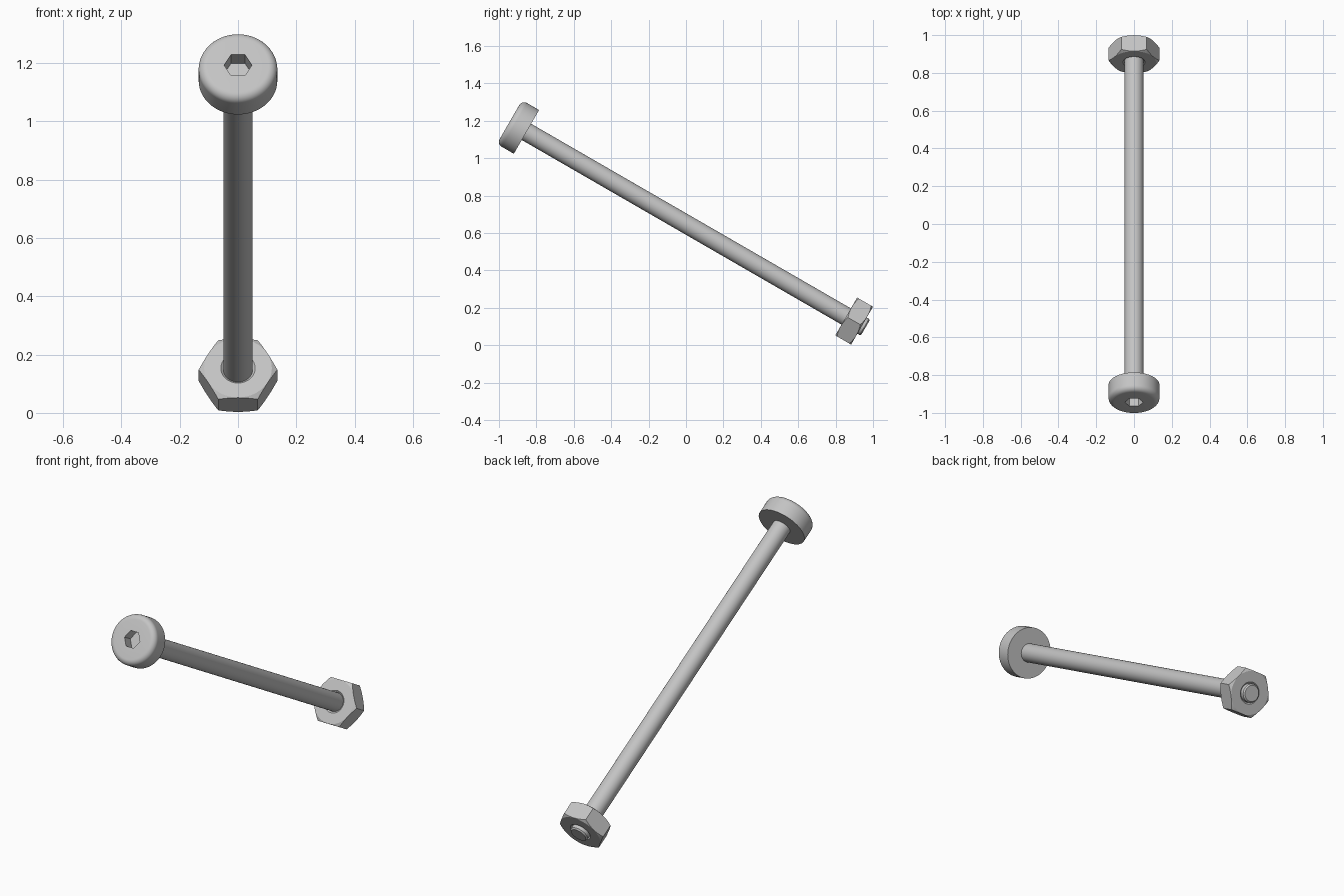
import bpy
import bmesh
from math import cos, sin, pi, radians
from mathutils import Matrix, Vector

cube = bpy.data.objects.get("Cube")
if cube:
    bpy.data.objects.remove(cube, do_unlink=True)

SEGMENTS = 64
PLACE = Matrix.Translation((0, 0, 0.648)) @ Matrix.Rotation(radians(60), 4, "X")

steel = bpy.data.materials.new("grey steel")
steel.use_nodes = True
steel.diffuse_color = (0.55, 0.55, 0.55, 1)
steel.node_tree.nodes["Principled BSDF"].inputs["Base Color"].default_value = steel.diffuse_color


def add_object(name, bm):
    bmesh.ops.recalc_face_normals(bm, faces=bm.faces)
    mesh = bpy.data.meshes.new(name)
    bm.to_mesh(mesh)
    bm.free()
    obj = bpy.data.objects.new(name, mesh)
    bpy.context.collection.objects.link(obj)
    obj.matrix_world = PLACE
    mesh.materials.append(steel)
    return obj


def lathe(name, profile, closed=False):
    """Spin a (radius, height) profile around the bolt axis."""
    bm = bmesh.new()
    verts = [bm.verts.new((r, 0, h)) for r, h in profile]
    edges = [bm.edges.new(pair) for pair in zip(verts, verts[1:])]
    if closed:
        edges.append(bm.edges.new((verts[-1], verts[0])))
    bmesh.ops.spin(bm, geom=verts + edges, axis=(0, 0, 1), cent=(0, 0, 0),
                   angle=2 * pi, steps=SEGMENTS)
    bmesh.ops.remove_doubles(bm, verts=bm.verts, dist=1e-5)
    return add_object(name, bm)


def hex_prism(name, radius, low, high):
    """Six-sided prism with corners pointing to both sides."""
    bm = bmesh.new()
    ring = [bm.verts.new((radius * cos(i * pi / 3), radius * sin(i * pi / 3), low))
            for i in range(6)]
    base = bm.faces.new(ring)
    top = bmesh.ops.extrude_face_region(bm, geom=[base])["geom"]
    bmesh.ops.translate(bm, vec=Vector((0, 0, high - low)),
                        verts=[v for v in top if isinstance(v, bmesh.types.BMVert)])
    return add_object(name, bm)


def select_only(obj):
    bpy.ops.object.select_all(action="DESELECT")
    obj.select_set(True)
    bpy.context.view_layer.objects.active = obj


def combine(obj, tool, operation):
    mod = obj.modifiers.new("cut", "BOOLEAN")
    mod.operation = operation
    mod.solver = "EXACT"
    mod.object = tool
    select_only(obj)
    bpy.ops.object.modifier_apply(modifier=mod.name)
    bpy.data.objects.remove(tool, do_unlink=True)


# Round head with a filleted rim and a hex socket
HEAD_R, HEAD_LOW, HEAD_TOP, FILLET = 0.135, 0.985, 1.09, 0.03
rim = [(HEAD_R - FILLET + FILLET * cos(a), HEAD_TOP - FILLET + FILLET * sin(a))
       for a in (i * pi / 16 for i in range(9))]
head = lathe("bolt_head", [(0, HEAD_LOW), (HEAD_R, HEAD_LOW)] + rim + [(0, HEAD_TOP)])
combine(head, hex_prism("socket_cutter", 0.048, HEAD_TOP - 0.06, HEAD_TOP + 0.05), "DIFFERENCE")

# Long shaft with a chamfered tip
SHAFT_R, TIP = 0.05, -1.108
shaft = lathe("bolt_shaft", [(0, TIP), (SHAFT_R - 0.007, TIP), (SHAFT_R, TIP + 0.007),
                             (SHAFT_R, HEAD_LOW), (0, HEAD_LOW)])

# Hex nut with chamfered corners and a countersunk hole
NUT_R, NUT_LOW, NUT_TOP = 0.135, -1.087, -0.989
FACE_R, WIDE_R, HOLE_R, BEVEL = 0.116, 0.15, 0.059, 0.008
drop = (WIDE_R - FACE_R) * 0.58
nut = hex_prism("hex_nut", NUT_R, NUT_LOW - 0.02, NUT_TOP + 0.02)
body = lathe("nut_body", [
    (SHAFT_R + 0.0005, NUT_LOW + BEVEL), (HOLE_R, NUT_LOW), (FACE_R, NUT_LOW),
    (WIDE_R, NUT_LOW + drop), (WIDE_R, NUT_TOP - drop), (FACE_R, NUT_TOP),
    (HOLE_R, NUT_TOP), (SHAFT_R + 0.0005, NUT_TOP - BEVEL)], closed=True)
combine(nut, body, "INTERSECT")

for part in (head, shaft, nut):
    select_only(part)
    bpy.ops.object.shade_smooth_by_angle(angle=radians(25))
